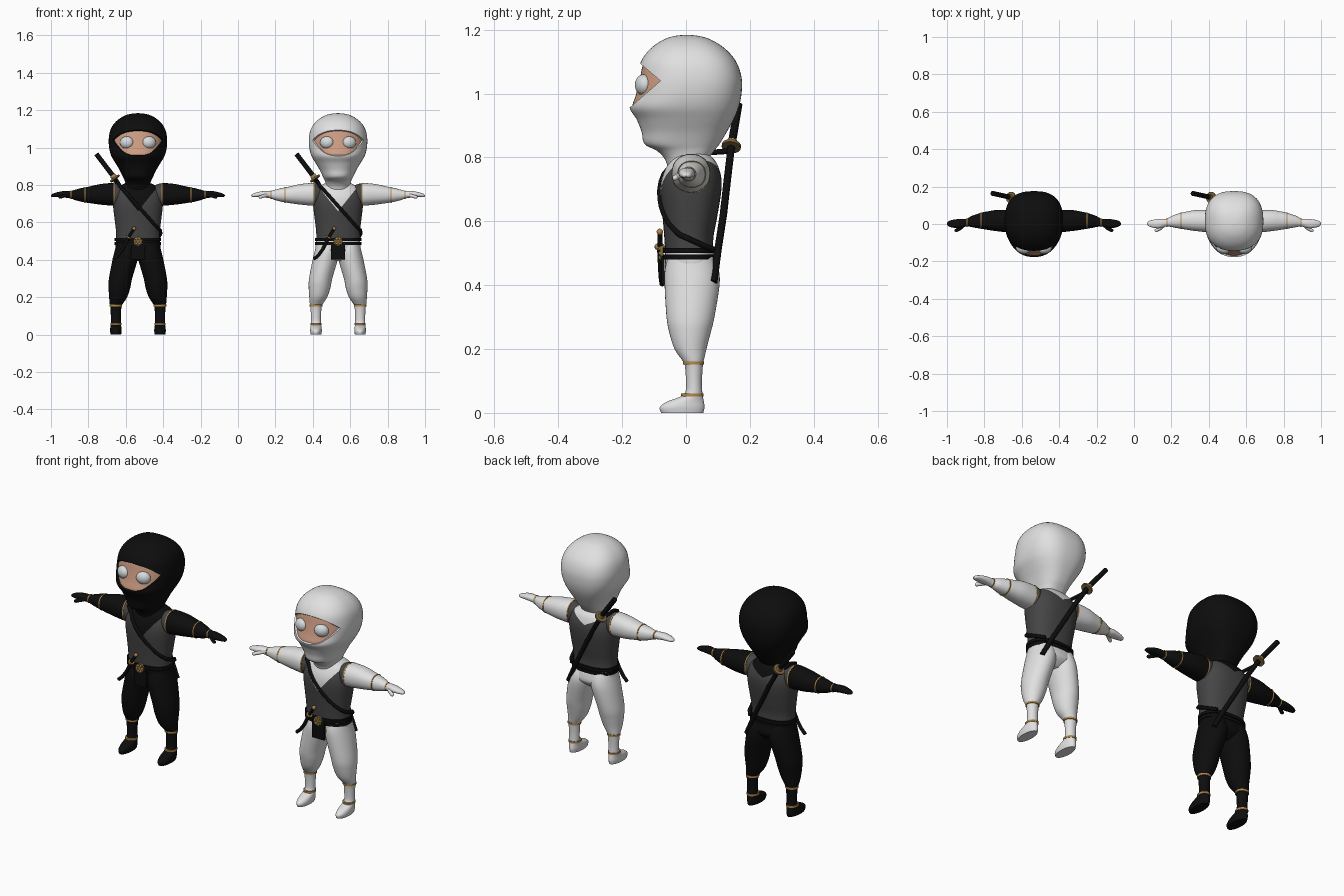
import bpy, bmesh, math
from mathutils import Vector, Euler

if "Cube" in bpy.data.objects:
    bpy.data.objects.remove(bpy.data.objects["Cube"])


def mat(name, r, g, b):
    m = bpy.data.materials.new(name)
    m.diffuse_color = (r, g, b, 1)
    m.use_nodes = True
    m.node_tree.nodes["Principled BSDF"].inputs["Base Color"].default_value = m.diffuse_color
    return m


BLACK = mat("black_cloth", .004, .004, .004)
WHITE = mat("white_cloth", .75, .75, .75)
GREY = mat("grey_vest", .06, .06, .06)
SKIN = mat("skin", .62, .34, .23)
GOLD = mat("gold_trim", .45, .25, .07)
BRONZE = mat("bronze", .2, .13, .045)
EYE = mat("eye_white", .68, .71, .72)


def finish(bm, name, mats, x0, sharp=40):
    bmesh.ops.recalc_face_normals(bm, faces=bm.faces)
    me = bpy.data.meshes.new(name)
    bm.to_mesh(me)
    bm.free()
    for m in mats:
        me.materials.append(m)
    me.shade_smooth()
    me.set_sharp_from_angle(angle=math.radians(sharp))
    ob = bpy.data.objects.new(name, me)
    ob.location.x = x0
    bpy.context.collection.objects.link(ob)
    return ob


def catmull(rows, sub):
    out = []
    for i in range(len(rows) - 1):
        a, b, c, d = (rows[max(0, min(len(rows) - 1, i + k))] for k in (-1, 0, 1, 2))
        for s in range(sub):
            t = s / sub
            out.append([.5 * (2*q + (r-p)*t + (2*p-5*q+4*r-u)*t*t + (3*q-p-3*r+u)*t**3)
                        for p, q, r, u in zip(a, b, c, d)])
    return out + [list(rows[-1])]


def loft(rows, sub=4, cols=40, nf=2.2, nb=2.4, axis='Z', s=1):
    """Rows: position along axis, centre offset, half width, y front, y back."""
    bm = bmesh.new()
    rings = []
    for t, c, hw, yf, yb in catmull(rows, sub):
        ring = []
        mid, half = (yf + yb) / 2, (yb - yf) / 2
        for k in range(cols):
            a = 2 * math.pi * k / cols
            ca, sa = math.cos(a), math.sin(a)
            n = nf if sa < 0 else nb
            w = c + hw * math.copysign(abs(ca) ** (2 / n), ca)
            y = mid + half * math.copysign(abs(sa) ** (2 / n), sa)
            ring.append(bm.verts.new((w * s, y, t) if axis == 'Z' else (t * s, y, w)))
        rings.append(ring)
    for r, q in zip(rings, rings[1:]):
        for k in range(cols):
            j = (k + 1) % cols
            bm.faces.new((r[k], r[j], q[j], q[k]))
    bm.faces.new(rings[0])
    bm.faces.new(rings[-1])
    return bm


def cut(bm, co, no):
    bmesh.ops.bisect_plane(bm, geom=bm.verts[:] + bm.edges[:] + bm.faces[:],
                           plane_co=co, plane_no=no, dist=1e-5)


def tube(name, pts, r, m, x0):
    cu = bpy.data.curves.new(name, 'CURVE')
    cu.dimensions = '3D'
    cu.bevel_depth, cu.bevel_resolution, cu.use_fill_caps = r, 3, True
    sp = cu.splines.new('POLY')
    sp.points.add(len(pts) - 1)
    for p, q in zip(sp.points, pts):
        p.co = (*q, 1)
    sp.use_smooth = True
    cu.materials.append(m)
    ob = bpy.data.objects.new(name, cu)
    ob.location.x = x0
    bpy.context.collection.objects.link(ob)


def ball(name, loc, size, m, x0, rot=0):
    bm = bmesh.new()
    bmesh.ops.create_uvsphere(bm, u_segments=24, v_segments=16, radius=1)
    bmesh.ops.scale(bm, vec=size, verts=bm.verts)
    bmesh.ops.rotate(bm, matrix=Euler((0, 0, rot)).to_matrix(), verts=bm.verts)
    bmesh.ops.translate(bm, vec=loc, verts=bm.verts)
    finish(bm, name, [m], x0, 180)


def disc(name, loc, direction, r, thick, m, x0):
    bm = bmesh.new()
    bmesh.ops.create_cone(bm, cap_ends=True, segments=24, radius1=r, radius2=r, depth=thick)
    q = Vector((0, 0, 1)).rotation_difference(Vector(direction))
    bmesh.ops.rotate(bm, matrix=q.to_matrix(), verts=bm.verts)
    bmesh.ops.translate(bm, vec=loc, verts=bm.verts)
    finish(bm, name, [m], x0)


HEAD = [(.74, 0, .07, -.05, .07), (.79, 0, .064, -.064, .07), (.82, 0, .07, -.09, .088),
        (.842, 0, .08, -.13, .105), (.88, 0, .098, -.139, .128), (.92, 0, .122, -.155, .15),
        (.957, 0, .143, -.177, .165), (1.0, 0, .154, -.165, .174), (1.05, 0, .156, -.153, .174),
        (1.10, 0, .145, -.141, .157), (1.14, 0, .117, -.112, .123), (1.168, 0, .077, -.072, .08),
        (1.18, 0, .04, -.037, .042), (1.184, 0, .004, -.003, .006)]
TORSO = [(.395, 0, .05, -.03, .06), (.43, 0, .108, -.06, .098), (.47, 0, .12, -.066, .095),
         (.5, 0, .117, -.065, .086), (.55, 0, .117, -.068, .086), (.61, 0, .124, -.073, .097),
         (.69, 0, .133, -.08, .11), (.74, 0, .131, -.074, .11), (.78, 0, .115, -.056, .097),
         (.80, 0, .088, -.043, .082), (.815, 0, .055, -.03, .065)]
LEG = [(0, .118, .028, -.078, .054), (.018, .118, .031, -.082, .058), (.035, .118, .03, -.06, .056),
       (.05, .118, .028, -.02, .053), (.065, .118, .027, -.002, .051), (.1, .118, .027, 0, .05),
       (.15, .118, .03, -.004, .053), (.165, .116, .035, -.012, .056), (.2, .106, .048, -.036, .064),
       (.25, .099, .058, -.052, .077), (.3, .093, .062, -.061, .089), (.4, .069, .067, -.067, .105),
       (.45, .06, .064, -.066, .102), (.49, .06, .055, -.055, .085)]
ARM = [(.08, .745, .05, -.03, .07), (.13, .75, .06, -.044, .075), (.2, .75, .055, -.038, .075),
       (.25, .748, .046, -.031, .067), (.283, .747, .04, -.025, .06), (.305, .747, .036, -.022, .053),
       (.335, .747, .028, -.016, .042), (.36, .748, .02, -.013, .028), (.385, .75, .018, -.019, .028),
       (.41, .75, .016, -.023, .026), (.44, .747, .012, -.018, .021), (.458, .744, .008, -.011, .014),
       (.465, .743, .002, -.003, .004)]


def torso_front(x, z):
    rows = catmull(TORSO, 8)
    r = min(rows, key=lambda q: abs(q[0] - z))
    mid, half = (r[3] + r[4]) / 2, (r[4] - r[3]) / 2
    return mid - half * max(0, 1 - (abs(x) / r[2]) ** 2.2) ** (1 / 2.2)


def figure(tag, x0, cloth):
    # hooded head with wedge-shaped eye opening
    bm = loft(HEAD, cols=56, nb=2.6)
    tip, top, bot = Vector((0, -.08, 1.04)), Vector((0, .055, .065)), Vector((0, -.083, .095))
    cut(bm, tip, top)
    cut(bm, tip, bot)
    face = []
    for f in bm.faces:
        d = f.calc_center_median() - tip
        if d.y < 0 and d.dot(top) < 0 and d.dot(bot) > 0:
            face.append(f)
    bmesh.ops.recalc_face_normals(bm, faces=bm.faces)
    bmesh.ops.inset_region(bm, faces=face, thickness=.002, depth=-.009, use_even_offset=True)
    for f in face:
        f.material_index = 1
    finish(bm, tag + "_hooded_head", [cloth, SKIN], x0)

    # torso: trousers, vest and V neck
    bm = loft(TORSO, cols=48)
    cut(bm, (0, 0, .5), (0, 0, 1))
    for s in (1, -1):
        cut(bm, (0, 0, .66), (-1.24 * s, 0, 1))
        cut(bm, (0, 0, .745), (-.5 * s, 0, 1))
    for f in bm.faces:
        c = f.calc_center_median()
        neck = .66 + 1.24 * abs(c.x) if c.y < .02 else .745 + .5 * abs(c.x)
        f.material_index = 1 if .5 < c.z < neck else 0
    finish(bm, tag + "_torso", [cloth, GREY], x0)

    for s, side in ((1, "left"), (-1, "right")):
        n = tag + "_" + side
        # arm with vest shoulder, trim and hand
        bm = loft(ARM, axis='X', s=s, cols=32, nb=2.2)
        cut(bm, (.128 * s, 0, 0), (1, 0, 0))
        for f in bm.faces:
            f.material_index = 1 if abs(f.calc_center_median().x) < .128 else 0
        finish(bm, n + "_arm", [cloth, GREY], x0)
        for part, x, c, hw, yf, yb in (("armhole_trim", .128, .75, .061, -.045, .077),
                                       ("sleeve_band", .283, .747, .042, -.027, .062),
                                       ("wrist_band", .358, .748, .022, -.015, .031)):
            w = .003
            bm = loft([(x - w, c, hw, yf, yb), (x + w, c, hw, yf, yb)], sub=1, axis='X', s=s,
                      cols=32, nb=2.2)
            finish(bm, n + "_" + part, [GOLD], x0)
        tube(n + "_thumb", [(.372 * s, -.005, .747), (.395 * s, -.024, .742),
                            (.415 * s, -.034, .736)], .009, cloth, x0)
        ball(n + "_thumb_tip", (.415 * s, -.034, .736), (.01, .009, .009), cloth, x0)
        # leg with bands
        finish(loft(LEG, s=s, nf=2, nb=2), n + "_leg", [cloth], x0)
        for part, z, hw, yf, yb in (("knee_band", .156, .034, -.009, .057),
                                    ("ankle_band", .056, .03, -.015, .055)):
            bm = loft([(z - .005, .118, hw, yf, yb), (z + .005, .118, hw, yf, yb)], sub=1, s=s,
                      nf=2, nb=2)
            finish(bm, n + "_" + part, [GOLD], x0)
        # eye
        ball(n + "_eye", (.06 * s, -.133, 1.027), (.037, .026, .033), EYE, x0, .3 * s)

    # belt, buckle and hanging cloth
    for i, z in enumerate((.488, .508)):
        bm = loft([(z - .008, 0, .124, -.073, .095), (z + .008, 0, .124, -.073, .095)], sub=1, cols=48)
        finish(bm, f"{tag}_belt_{i + 1}", [BLACK], x0)
    disc(tag + "_buckle", (0, -.076, .5), (0, 1, 0), .024, .012, BRONZE, x0)
    for k in range(6):
        a = k * math.pi / 3
        ball(f"{tag}_buckle_stud_{k + 1}", (.016 * math.cos(a), -.082, .5 + .016 * math.sin(a)),
             (.006, .004, .006), GOLD, x0)
    bm = bmesh.new()
    bmesh.ops.create_cube(bm, size=1)
    bmesh.ops.scale(bm, vec=(.074, .01, .09), verts=bm.verts)
    bmesh.ops.translate(bm, vec=(0, -.072, .446), verts=bm.verts)
    finish(bm, tag + "_belt_cloth", [BLACK], x0)

    # dagger tucked in the belt
    tube(tag + "_dagger_sheath", [(-.13, -.074, .403), (-.105, -.077, .425), (-.08, -.079, .46),
                                  (-.05, -.082, .52)], .009, BLACK, x0)
    tube(tag + "_dagger_grip", [(-.05, -.082, .52), (-.022, -.082, .565)], .008, BLACK, x0)
    disc(tag + "_dagger_guard", (-.05, -.082, .52), (.53, 0, .85), .016, .007, GOLD, x0)
    ball(tag + "_dagger_pommel", (-.021, -.082, .567), (.01, .01, .01), GOLD, x0)

    # long sword slung across the back
    tube(tag + "_scabbard", [(.11, .087, .41), (.06, .1, .51), (0, .117, .62), (-.062, .13, .735),
                             (-.123, .142, .835)], .012, BLACK, x0)
    tube(tag + "_sword_grip", [(-.123, .142, .835), (-.172, .153, .9), (-.222, .164, .965)],
         .013, BLACK, x0)
    along = (-.6, .12, .79)
    disc(tag + "_sword_guard", (-.123, .142, .835), along, .03, .009, BRONZE, x0)
    disc(tag + "_sword_collar", (-.131, .144, .846), along, .016, .014, GOLD, x0)

    # shoulder strap
    pts = [(-.123, .14, .82), (-.112, .07, .815), (-.106, .01, .815), (-.098, -.035, .795)]
    for k in range(9):
        x = -.075 + k * .0225
        z = .8 - 1.12 * (x + .1)
        pts.append((x, torso_front(x, z) - .002, z))
    pts += [(.12, -.02, .558), (.122, .02, .54), (.112, .06, .522), (.09, .088, .512)]
    tube(tag + "_shoulder_strap", pts, .009, BLACK, x0)


figure("dark", -.535, BLACK)
figure("light", .535, WHITE)
